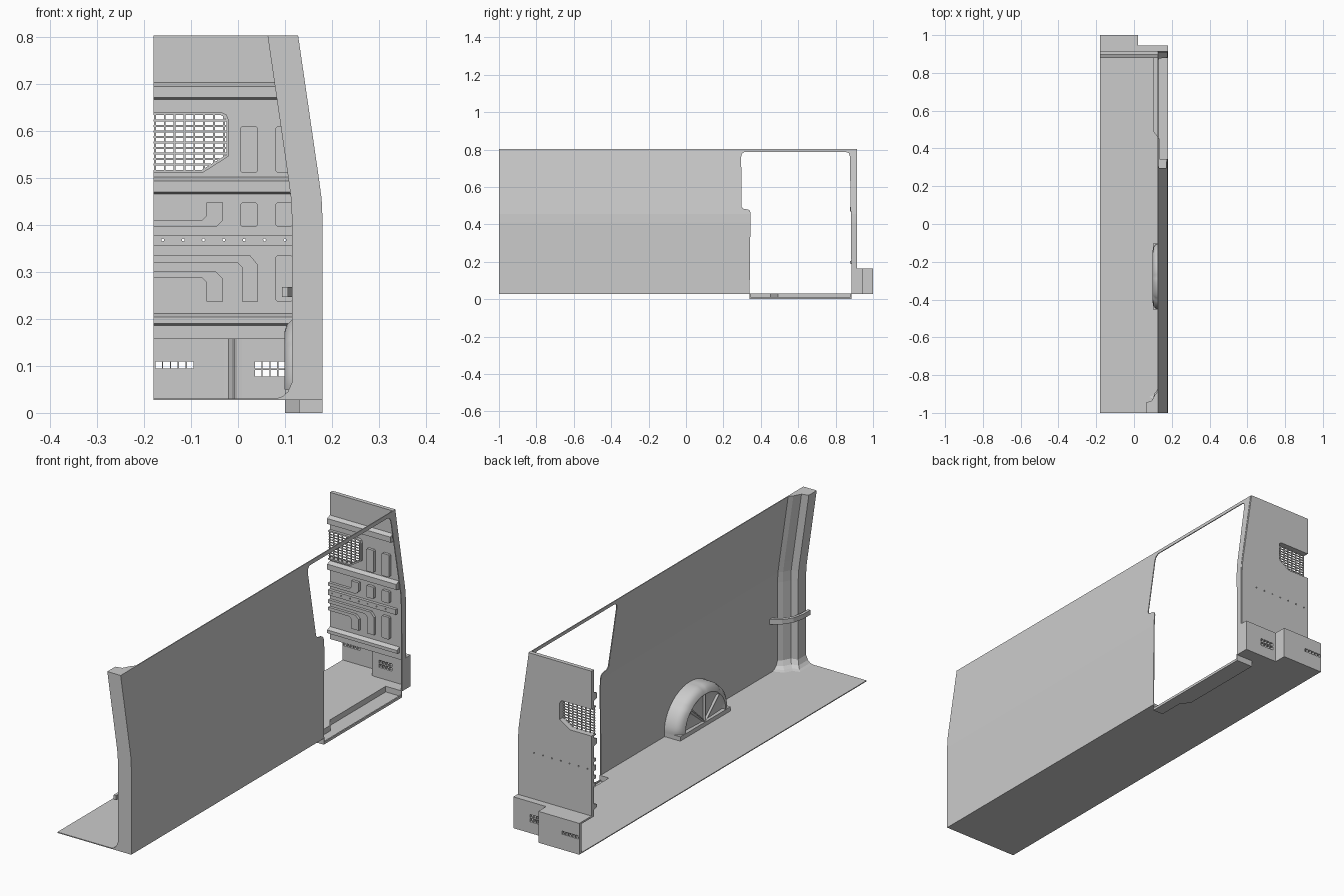
import bpy, bmesh
from math import sin, cos, pi

if "Cube" in bpy.data.objects:
    bpy.data.objects.remove(bpy.data.objects["Cube"])


def finish(name, bm):
    bmesh.ops.recalc_face_normals(bm, faces=bm.faces)
    me = bpy.data.meshes.new(name)
    bm.to_mesh(me)
    bm.free()
    ob = bpy.data.objects.new(name, me)
    bpy.context.collection.objects.link(ob)
    return ob


def slab_bm(loops, axis, d0, d1, bm=None):
    """Fill 2D loops (first outline, then holes) and extrude from d0 to d1 along an axis."""
    to3d = {'x': lambda a, b: (d0, a, b), 'y': lambda a, b: (a, d0, b), 'z': lambda a, b: (a, b, d0)}[axis]
    part = bmesh.new()
    for loop in loops:
        vs = [part.verts.new(to3d(a, b)) for a, b in loop]
        for i, v in enumerate(vs):
            part.edges.new((vs[i - 1], v))
    bmesh.ops.triangle_fill(part, edges=part.edges[:], use_beauty=True)
    ext = bmesh.ops.extrude_face_region(part, geom=part.faces[:])['geom']
    k = d1 - d0
    bmesh.ops.translate(part, vec=(k * (axis == 'x'), k * (axis == 'y'), k * (axis == 'z')),
                        verts=[g for g in ext if isinstance(g, bmesh.types.BMVert)])
    if bm is None:
        return part
    me = bpy.data.meshes.new("tmp")
    part.to_mesh(me)
    part.free()
    bm.from_mesh(me)
    bpy.data.meshes.remove(me)
    return bm


def slab(name, loops, axis, d0, d1):
    return finish(name, slab_bm(loops, axis, d0, d1))


def rect(a0, b0, a1, b1):
    return [(a0, b0), (a1, b0), (a1, b1), (a0, b1)]


BENDS = [(.03, .18), (.41, .18), (.455, .178), (.5, .172), (.803, .128)]


def wall_x(z):
    for (z0, x0), (z1, x1) in zip(BENDS, BENDS[1:]):
        if z <= z1:
            return x0 + (x1 - x0) * max(0, z - z0) / (z1 - z0)
    return BENDS[-1][1]


# side wall with door opening, bent inward toward the roof
outline = [(-1, .03), (.34, .03), (.345, .46), (.342, .473), (.33, .48), (.305, .484), (.297, .495),
           (.295, .76), (.299, .777), (.312, .787), (.855, .787), (.87, .782), (.876, .765),
           (.882, .4), (.885, .03), (.91, .03), (.91, .803), (-1, .803)]
bm = slab_bm([outline], 'x', 0, -.004)
for z, _ in BENDS[1:-1]:
    bmesh.ops.bisect_plane(bm, geom=bm.verts[:] + bm.edges[:] + bm.faces[:],
                           plane_co=(0, 0, z), plane_no=(0, 0, 1))
for v in bm.verts:
    v.co.x += wall_x(v.co.z)
finish("side_wall", bm)

# floor
step_edge = [(.13, .34), (.13, .45), (.1, .49), (.1, .885)]
slab("floor", [[(-.18, -1), (.18, -1), (.18, .34)] + step_edge +
               [(.18, .885), (.18, .945), (.02, .945), (.02, 1), (-.18, 1)]], 'z', .027, .031)

# sunken door step: tread, riser, outer lip
slab("step_tread", [[(.18, .34)] + step_edge + [(.18, .885)]], 'z', 0, .006)
slab("step_riser", [[(.18, .34)] + step_edge +
                    [(.18, .885), (.18, .88), (.104, .88), (.104, .491), (.134, .451), (.134, .345), (.18, .345)]],
     'z', 0, .031)
slab("step_lip", [rect(.174, .34, .18, .885)], 'z', 0, .011)

# rear pillar, lofted upward with a flared foot
plan = [(.18, -1), (.115, -1), (.115, -.945), (.145, -.937), (.162, -.905), (.179, -.885)]
levels = [(.03, .035), (.035, .02), (.045, .009), (.065, 0)] + [(z, 0) for z, _ in BENDS[1:]]
bm = bmesh.new()
rows = []
for z, flare in levels:
    s = wall_x(z) - .18
    rows.append([bm.verts.new((x + s - (flare if 0 < i < 5 else 0), y + (flare if i > 1 else 0), z))
                 for i, (x, y) in enumerate(plan)])
for a, b in zip(rows, rows[1:]):
    for i in range(len(plan)):
        bm.faces.new((a[i - 1], a[i], b[i], b[i - 1]))
bm.faces.new(rows[0])
bm.faces.new(rows[-1])
finish("rear_pillar", bm)

# curved bar around the pillar
slab("pillar_bar", [[(.178, -.83), (.135, -.86), (.107, -.9), (.095, -.95), (.094, -1),
                     (.106, -1), (.107, -.95), (.117, -.912), (.142, -.876), (.178, -.85)]], 'z', .247, .268)

# wheel arch: scalloped half dome with inset panels on the inner face
bm = bmesh.new()
N, YC, ZC = 48, -.278, .05
rows = []
for x, r, dip in [(.18, .178, 0), (.13, .177, .015), (.115, .171, .03), (.104, .158, .03), (.099, .14, .01)]:
    row = []
    for i in range(N + 1):
        a = pi * i / N
        k = r * (1 - dip * (1 - abs(sin(4 * a))) ** 3)
        row.append(bm.verts.new((x, YC + k * cos(a), ZC + k * .88 * sin(a))))
    rows.append(row)
for a, b in zip(rows, rows[1:]):
    for i in range(N):
        bm.faces.new((a[i], a[i + 1], b[i + 1], b[i]))
hub = bm.verts.new((.099, YC, ZC))
q = N // 4
panels = [bm.faces.new([hub] + rows[-1][s * q:(s + 1) * q + 1]) for s in range(4)]
bm.normal_update()
bmesh.ops.recalc_face_normals(bm, faces=bm.faces)
bmesh.ops.inset_individual(bm, faces=panels, thickness=.012, depth=-.008)
arch = finish("wheel_arch", bm)
bpy.context.view_layer.objects.active = arch
arch.select_set(True)
bpy.ops.object.shade_smooth_by_angle(angle=.7)
slab("wheel_arch_base", [rect(.1, YC - .175, .18, YC + .175)], 'z', .03, ZC)

# bulkhead sheet with window notch and a row of small holes
F, B = .897, .915
holes = [[(-.16 + .0433 * k + .003 * cos(t * pi / 4), .368 + .003 * sin(t * pi / 4)) for t in range(8)]
         for k in range(7)]
window = [(-.18, .517), (-.077, .517), (-.025, .549), (-.025, .622), (-.029, .63), (-.037, .634), (-.18, .634)]
rim = [(-.18, .64), (-.036, .64), (-.025, .635), (-.02, .624), (-.02, .546), (-.075, .511), (-.18, .511)]
edge = [(x - .002, z) for z, x in BENDS[1:]]
slab("bulkhead", [[(-.18, .157), (.178, .157)] + edge + [(-.18, .803)] + window[::-1]] + holes, 'y', F, B)
slab("window_rim", [window + rim], 'y', .885, B)

# window mesh
bm = bmesh.new()
for k in range(1, 10):
    z = .517 + .0117 * k
    end = -.023 if z > .549 else -.077 + .052 * (z - .517) / .032
    slab_bm([rect(-.18, z - .0017, end, z + .0017)], 'y', .888, .892, bm)
for k in range(8):
    x = -.177 + .021 * k
    low = .515 if x < -.077 else .515 + .032 * (x + .077) / .052
    slab_bm([rect(x - .002, low, x + .002, .636)], 'y', .8875, .8925, bm)
finish("window_mesh", bm)

# horizontal ribs
for i, z in enumerate((.667, .466, .186)):
    h = .036 if z > .3 else .026
    b = slab_bm([[(F, z), (.878, z + .004), (.878, z + h - .008), (F, z + h)]], 'x', -.18, wall_x(z) - .02)
    finish("rib_%d" % i, b)
slab("hole_strip", [rect(-.18, .356, .15, .379)] + holes, 'y', .884, F)

# raised blocks and bent tracks
bm = bmesh.new()
for x, z0, z1 in [(.005, .511, .61), (.08, .511, .61), (.005, .396, .448), (.08, .396, .448), (.08, .237, .335)]:
    x1, c = x + .037, .004
    slab_bm([[(x + c, z0), (x1 - c, z0), (x1, z0 + c), (x1, z1 - c), (x1 - c, z1), (x + c, z1),
              (x, z1 - c), (x, z0 + c)]], 'y', .885, F, bm)
for track in (
    [(-.18, .41), (-.077, .41), (-.067, .42), (-.067, .448), (-.032, .448), (-.032, .41), (-.046, .396), (-.18, .396)],
    [(-.18, .335), (.026, .335), (.043, .314), (.043, .237), (.009, .237), (.009, .309), (-.001, .32), (-.18, .32)],
    [(-.18, .302), (-.048, .302), (-.032, .286), (-.032, .237), (-.067, .237), (-.067, .278), (-.077, .288),
     (-.18, .288)],
):
    slab_bm([track], 'y', .885, F, bm)
finish("raised_panels", bm)

# footwell box: stepped back walls with vents, rounded corner, shelf and end cap
vents_l = [rect(-.176 + .0168 * k, .095, -.162 + .0168 * k, .109) for k in range(5)]
vents_r = [rect(.036 + .0166 * k, z, .05 + .0166 * k, z + .014) for k in range(4) for z in (.077, .095)]
slab("footwell_back_deep", [rect(-.18, .03, -.03, .162)] + vents_l, 'y', .985, 1)
slab("footwell_back_shallow", [rect(.015, .03, .18, .162)] + vents_r, 'y', .93, .945)
slab("footwell_corner", [[(-.03, 1), (.02, 1), (.02, .945), (.02, .93), (.008, .93), (-.002, .935), (-.008, .945),
                          (-.013, .97), (-.02, .981), (-.03, .985)]], 'z', .03, .162)
slab("footwell_shelf", [[(-.18, F), (.18, F), (.18, .945), (.02, .945), (.02, 1), (-.18, 1)]], 'z', .157, .165)
slab("footwell_end", [rect(.176, .89, .18, .945)], 'z', .03, .162)
